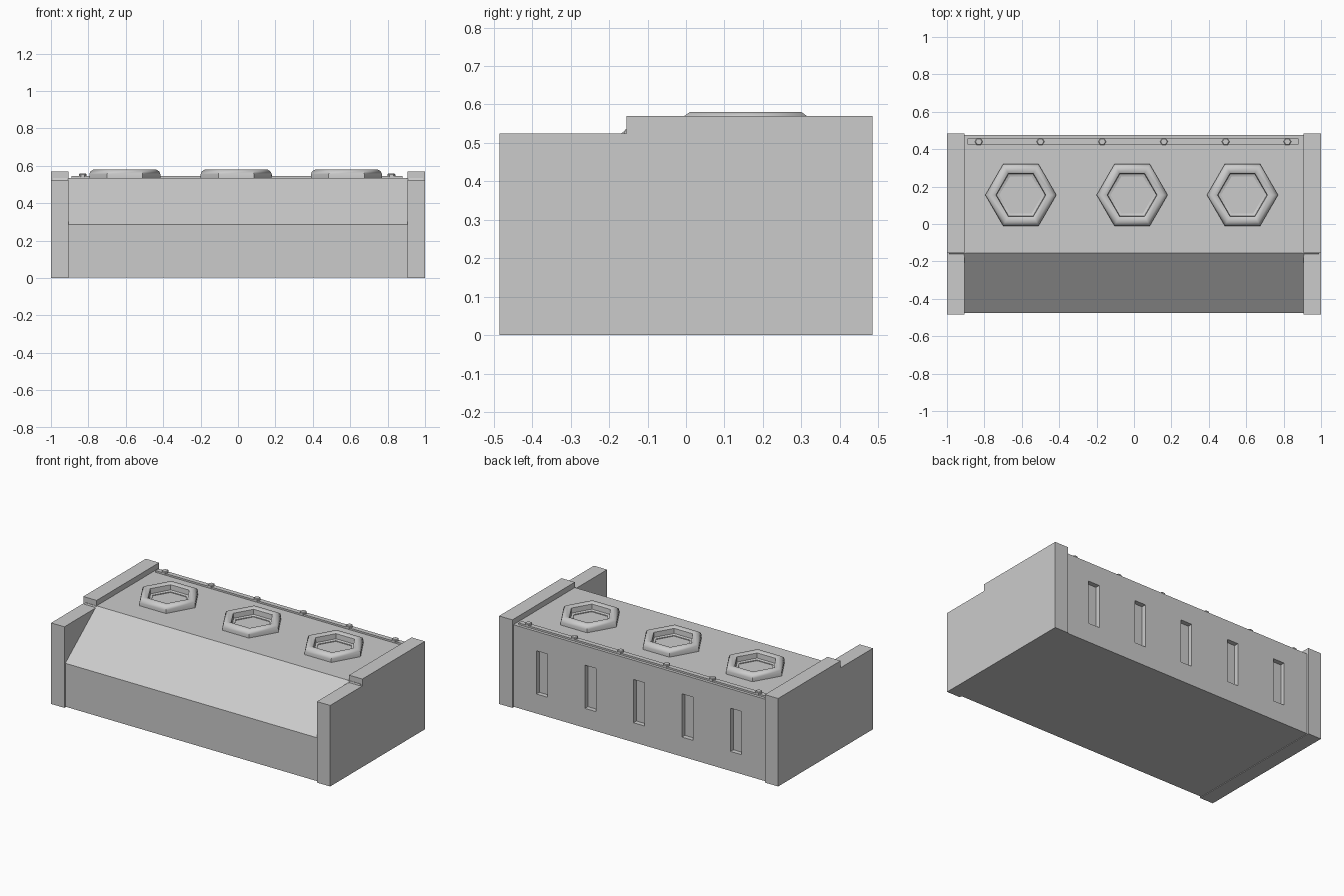
import bpy, bmesh, math

cube = bpy.data.objects.get("Cube")
if cube:
    bpy.data.objects.remove(cube, do_unlink=True)

grey = bpy.data.materials.new("concrete_grey")
grey.use_nodes = True
colour = (0.6, 0.6, 0.6, 1)
grey.diffuse_color = colour
grey.node_tree.nodes["Principled BSDF"].inputs["Base Color"].default_value = colour


def finish(name, bm):
    bmesh.ops.recalc_face_normals(bm, faces=bm.faces)
    mesh = bpy.data.meshes.new(name)
    bm.to_mesh(mesh)
    bm.free()
    mesh.materials.append(grey)
    ob = bpy.data.objects.new(name, mesh)
    bpy.context.collection.objects.link(ob)
    return ob


def extrude_x(name, profile, x0, x1):
    """Extrude a side profile of (y, z) points along x."""
    bm = bmesh.new()
    a, b = [[bm.verts.new((x, y, z)) for y, z in profile] for x in (x0, x1)]
    bm.faces.new(a)
    bm.faces.new(b)
    for i in range(len(profile)):
        j = (i + 1) % len(profile)
        bm.faces.new((a[i], a[j], b[j], b[i]))
    return finish(name, bm)


def box(name, x0, x1, y0, y1, z0, z1):
    return extrude_x(name, [(y0, z0), (y1, z0), (y1, z1), (y0, z1)], x0, x1)


def hexagon(name, x, y, profile):
    """Sweep (radius, z) points around six corners and cap both ends."""
    bm = bmesh.new()
    rings = [[bm.verts.new((x + r * math.cos(k * math.pi / 3),
                            y + r * math.sin(k * math.pi / 3), z))
              for k in range(6)] for r, z in profile]
    for a, b in zip(rings, rings[1:]):
        for k in range(6):
            j = (k + 1) % 6
            bm.faces.new((a[k], a[j], b[j], b[k]))
    bm.faces.new(rings[0])
    bm.faces.new(rings[-1])
    return finish(name, bm)


def smooth(ob, degrees):
    bpy.ops.object.select_all(action="DESELECT")
    ob.select_set(True)
    bpy.context.view_layer.objects.active = ob
    bpy.ops.object.shade_smooth_by_angle(angle=math.radians(degrees))


# Main body with a sloping front
body = extrude_x("body", [(-0.475, 0.004), (0.475, 0.004), (0.475, 0.535),
                          (-0.155, 0.535), (-0.475, 0.285)], -0.91, 0.91)

# Cutters for the hexagonal wells and the slots in the back
wells = [-0.605, -0.01, 0.58]
cutters = [hexagon("well_cutter", x, 0.155, [(0.12, 0.49), (0.12, 0.6)])
           for x in wells]
for i in range(5):
    x = 0.7 - 0.348 * i
    cutters.append(box("slot_cutter", x - 0.04, x + 0.04, 0.445, 0.6, 0.13, 0.41))
for cutter in cutters:
    mod = body.modifiers.new("cut", "BOOLEAN")
    mod.operation = "DIFFERENCE"
    mod.object = cutter
    mod.solver = "EXACT"
    bpy.context.view_layer.objects.active = body
    bpy.ops.object.modifier_apply(modifier=mod.name)
    bpy.data.objects.remove(cutter, do_unlink=True)
smooth(body, 30)

# Stepped end walls, each with a small lip at the step
wall = [(-0.485, 0), (0.485, 0), (0.485, 0.57), (-0.155, 0.57),
        (-0.155, 0.525), (-0.485, 0.525)]
for side, s in (("left", 1), ("right", -1)):
    extrude_x(side + "_end_wall", wall, s * 0.905, s)
    extrude_x(side + "_step_lip", [(-0.162, 0.52), (-0.15, 0.52), (-0.15, 0.535),
                                   (-0.158, 0.535)], s * 0.9, s * 0.99)

# Rounded hexagonal collars around the wells
collar = [(0.19, 0.53), (0.19, 0.555), (0.184, 0.57), (0.168, 0.58),
          (0.146, 0.58), (0.133, 0.572), (0.13, 0.54), (0.115, 0.535),
          (0.115, 0.5)]
for i, x in enumerate(wells):
    smooth(hexagon("hex_collar_%d" % (i + 1), x, 0.155, collar), 45)

# Rail along the back edge with its bolts
box("back_rail", -0.89, 0.88, 0.425, 0.456, 0.53, 0.546)
for i in range(6):
    hexagon("rail_bolt_%d" % (i + 1), -0.83 + 0.33 * i, 0.44,
            [(0.021, 0.54), (0.021, 0.554), (0.017, 0.558)])
